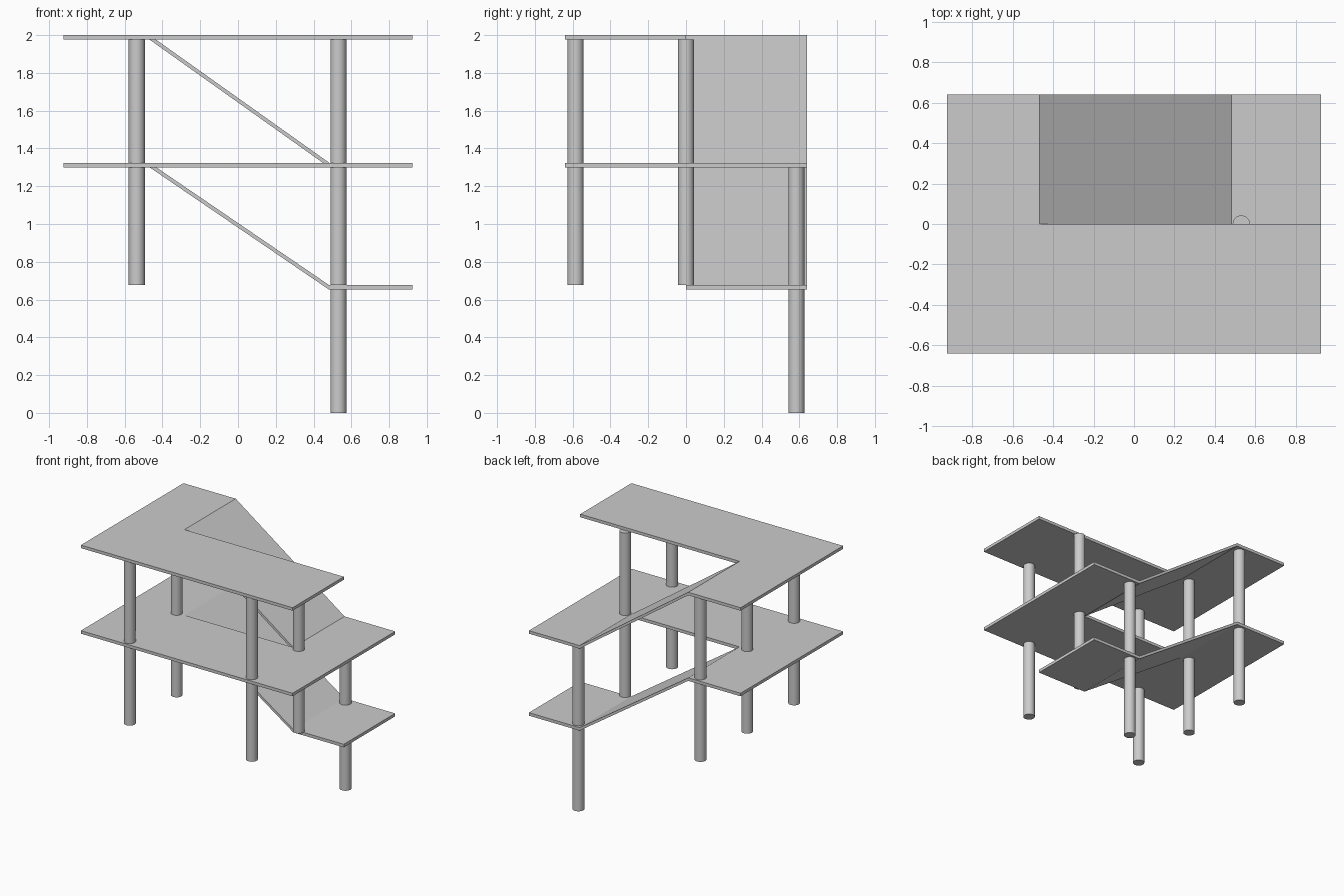
import bpy, bmesh
from mathutils import Vector

if "Cube" in bpy.data.objects:
    bpy.data.objects.remove(bpy.data.objects["Cube"])

X, Y = 0.925, 0.64          # deck half sizes
XL, XR = -0.468, 0.483      # stairwell opening edges
T = 0.024                   # slab thickness
TOP, MID, LOW = 2.0, 1.324, 0.676


def prism(name, points, direction):
    """Extrude a flat outline into a closed solid."""
    bm = bmesh.new()
    face = bm.faces.new([bm.verts.new(p) for p in points])
    ext = bmesh.ops.extrude_face_region(bm, geom=[face])
    verts = [g for g in ext["geom"] if isinstance(g, bmesh.types.BMVert)]
    bmesh.ops.translate(bm, verts=verts, vec=Vector(direction))
    bmesh.ops.recalc_face_normals(bm, faces=bm.faces)
    mesh = bpy.data.meshes.new(name)
    bm.to_mesh(mesh)
    bm.free()
    obj = bpy.data.objects.new(name, mesh)
    bpy.context.collection.objects.link(obj)
    return obj


def slab(name, outline, top):
    return prism(name, [(x, y, top - T) for x, y in outline], (0, 0, T))


def ramp(name, high, low):
    side = [(XL, 0, high), (XL, 0, high - T), (XR, 0, low - T), (XR, 0, low)]
    return prism(name, side, (0, Y, 0))


def column(name, x, y, bottom, top):
    bpy.ops.mesh.primitive_cylinder_add(vertices=48, radius=0.0425, depth=top - bottom,
                                        location=(x, y, (top + bottom) / 2))
    bpy.context.object.name = name
    bpy.ops.object.shade_smooth_by_angle()


# Decks: L-shaped top, U-shaped middle, small lower landing
slab("top_deck", [(-X, -Y), (X, -Y), (X, 0), (XL, 0), (XL, Y), (-X, Y)], TOP)
slab("middle_deck", [(-X, -Y), (X, -Y), (X, Y), (XR, Y), (XR, 0),
                     (XL, 0), (XL, Y), (-X, Y)], MID)
slab("lower_landing", [(XR, 0), (X, 0), (X, Y), (XR, Y)], LOW)

# Sloping ramps joining the levels
ramp("upper_ramp", TOP, MID)
ramp("lower_ramp", MID, LOW)

# Columns, one storey at a time between the slabs
for side, x in (("left", -0.536), ("right", 0.531)):
    for row, y in (("front", -0.585), ("middle", 0), ("back", 0.584)):
        column(f"{side}_{row}_column_lower", x, y, LOW, MID - T)
        if (side, row) != ("right", "back"):
            column(f"{side}_{row}_column_upper", x, y, MID, TOP - T)
column("right_back_column_base", 0.531, 0.584, 0, LOW - T)
